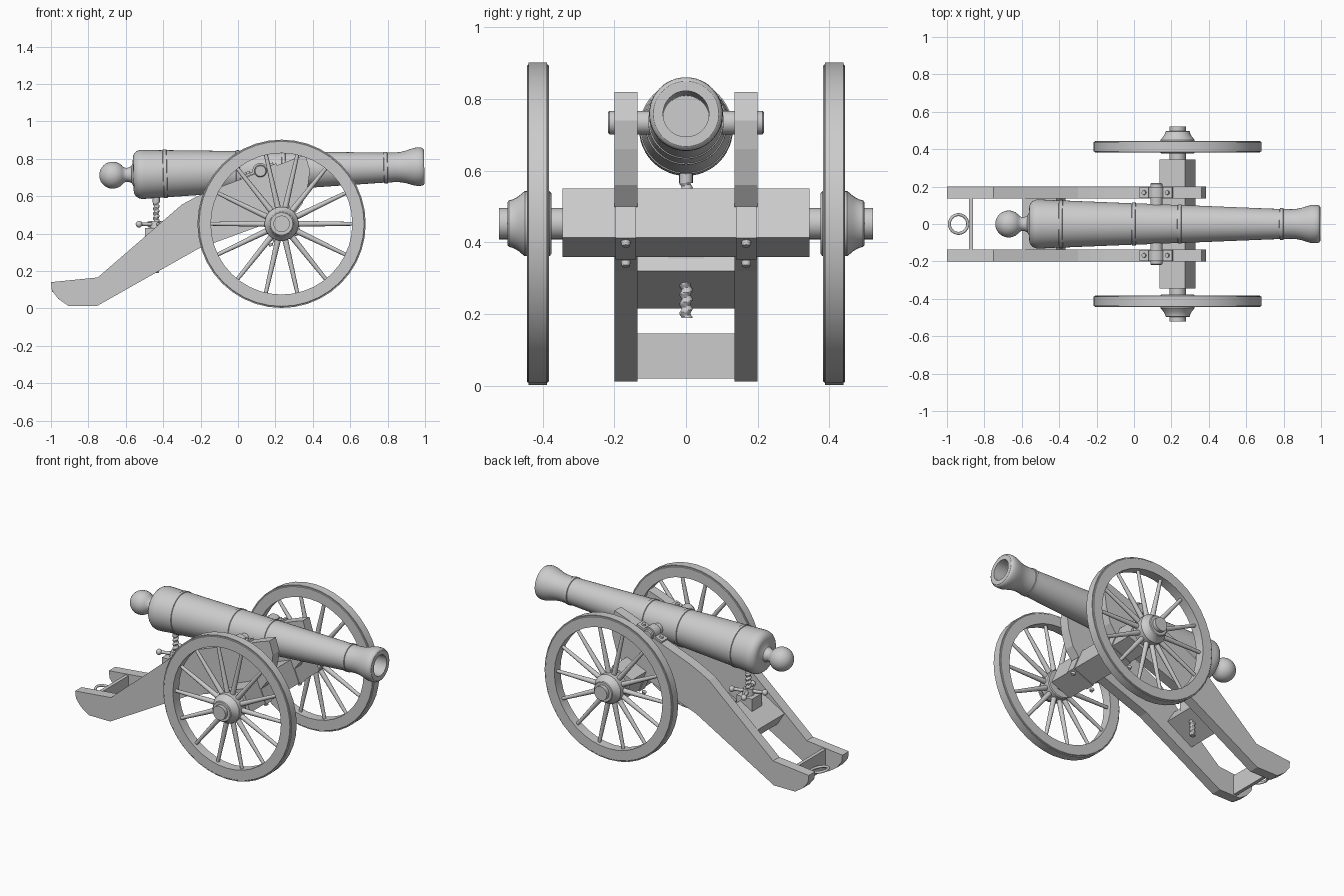
import bpy, bmesh, math
from mathutils import Matrix, Vector

if "Cube" in bpy.data.objects:
    bpy.data.objects.remove(bpy.data.objects["Cube"])

AX = {'X': Vector((1, 0, 0)), 'Y': Vector((0, 1, 0)), 'Z': Vector((0, 0, 1))}


def finish(name, bm, mat=None, smooth=True):
    bmesh.ops.remove_doubles(bm, verts=bm.verts, dist=1e-5)
    if mat is not None:
        bm.transform(mat)
    bmesh.ops.recalc_face_normals(bm, faces=bm.faces)
    me = bpy.data.meshes.new(name)
    bm.to_mesh(me)
    bm.free()
    ob = bpy.data.objects.new(name, me)
    bpy.context.collection.objects.link(ob)
    if smooth:
        bpy.ops.object.select_all(action='DESELECT')
        ob.select_set(True)
        bpy.context.view_layer.objects.active = ob
        bpy.ops.object.shade_smooth_by_angle(angle=math.radians(32))
    return ob


def lathe(name, prof, axis='Z', seg=32, mat=None, closed=False, wob=None):
    """Revolve (position, radius) points around an axis; wob varies the radius."""
    bm = bmesh.new()
    to_axis = AX['Z'].rotation_difference(AX[axis]).to_matrix()
    rings = []
    for h, r in prof:
        ring = []
        for i in range(seg):
            a = math.tau * i / seg
            rr = r + (wob(h, a) if wob and r > 0 else 0)
            ring.append(bm.verts.new(to_axis @ Vector((rr * math.cos(a), rr * math.sin(a), h))))
        rings.append(ring)
    pairs = list(zip(rings, rings[1:])) + ([(rings[-1], rings[0])] if closed else [])
    for p, q in pairs:
        for i in range(seg):
            j = (i + 1) % seg
            bm.faces.new((p[i], p[j], q[j], q[i]))
    return finish(name, bm, mat)


def rod(name, a, b, r1, r2, seg=12):
    a, b = Vector(a), Vector(b)
    m = Matrix.Translation(a) @ (b - a).to_track_quat('Z', 'Y').to_matrix().to_4x4()
    n = (b - a).length
    return lathe(name, [(0, 0), (0, r1), (n, r2), (n, 0)], 'Z', seg, m)


def box(name, loc, size, pitch=0):
    """Box tilted nose-up by pitch degrees."""
    bm = bmesh.new()
    bmesh.ops.create_cube(bm, size=1)
    m = Matrix.Translation(loc) @ Matrix.Rotation(math.radians(-pitch), 4, 'Y') @ Matrix.Diagonal((*size, 1))
    return finish(name, bm, m, False)


def ball(name, loc, r):
    bm = bmesh.new()
    bmesh.ops.create_uvsphere(bm, u_segments=16, v_segments=10, radius=r)
    return finish(name, bm, Matrix.Translation(loc))


def plate(name, pts, y0, y1):
    """Extrude an xz outline between two y values."""
    bm = bmesh.new()
    f = bm.faces.new([bm.verts.new((x, y0, z)) for x, z in pts])
    g = bmesh.ops.extrude_face_region(bm, geom=[f])['geom']
    bmesh.ops.translate(bm, vec=(0, y1 - y0, 0), verts=[v for v in g if isinstance(v, bmesh.types.BMVert)])
    return finish(name, bm, None, False)


# Barrel: knob, breech, banded tube, flared muzzle and bore; origin at the trunnions
TR = Vector((0.12, 0, 0.734))
prof = [(-0.79 - 0.072 * math.cos(t), 0.072 * math.sin(t)) for t in [math.radians(d) for d in range(0, 150, 12)]]
prof += [(-0.72, 0.037), (-0.705, 0.038), (-0.69, 0.045), (-0.682, 0.06), (-0.68, 0.09), (-0.677, 0.105),
         (-0.668, 0.117), (-0.656, 0.126), (-0.64, 0.131), (-0.62, 0.131)]


def tube_r(s):
    return 0.13 - (s + 0.62) * 0.0385


for s in (-0.51, -0.12, 0.125, 0.67):
    r = tube_r(s)
    prof += [(s - 0.011, r), (s - 0.009, r + 0.004), (s + 0.009, r + 0.004), (s + 0.011, r)]
prof += [(0.72, 0.079), (0.75, 0.081), (0.775, 0.086), (0.80, 0.094), (0.825, 0.101), (0.845, 0.103),
         (0.862, 0.102), (0.872, 0.097), (0.876, 0.091), (0.876, 0.064), (0.40, 0.064), (0.40, 0)]
tilt = Matrix.Translation(TR) @ Matrix.Rotation(math.radians(-1.6), 4, 'Y')
lathe('barrel', prof, 'X', 48, tilt)
lathe('trunnions', [(-0.218, 0), (-0.218, 0.028), (-0.213, 0.033), (0.213, 0.033), (0.218, 0.028), (0.218, 0)],
      'Y', 24, Matrix.Translation(TR))

# Carriage cheeks
cheek = [(-1, 0.14), (-0.75, 0.165), (-0.30, 0.555), (-0.235, 0.59), (-0.16, 0.625), (0.12, 0.73), (0.30, 0.80),
         (0.36, 0.82), (0.385, 0.74), (0.375, 0.66), (0.345, 0.56), (0.30, 0.50), (0.20, 0.47), (0.05, 0.415),
         (-0.21, 0.32), (-0.755, 0.012), (-0.905, 0.012), (-0.96, 0.05), (-0.995, 0.095)]
WC = Vector((0.233, 0, 0.452))
PITCH = 22

for s, side in ((-1, 'right'), (1, 'left')):
    plate(side + '_cheek', cheek, s * 0.136, s * 0.2)
    yc = s * 0.168
    # Trunnion cap with its bolts
    arc = [math.radians(20 + d) for d in range(0, 181, 15)]
    outline = [(TR.x + 0.043 * math.cos(t), TR.z + 0.043 * math.sin(t)) for t in arc]
    outline += [(TR.x + 0.033 * math.cos(t), TR.z + 0.033 * math.sin(t)) for t in reversed(arc)]
    plate(side + '_trunnion_cap', outline, s * 0.138, s * 0.198)
    u = Vector((math.cos(math.radians(20)), 0, math.sin(math.radians(20))))
    n = Vector((-u.z, 0, u.x))
    for d in (-0.066, 0.066):
        c = Vector((TR.x, yc, TR.z)) + u * d
        box(side + '_cap_flange', c + n * 0.004, (0.055, 0.06, 0.012), 20)
        rod(side + '_cap_bolt', c, c + n * 0.021, 0.014, 0.011)
    # Axle strap with its bolts
    box(side + '_axle_strap', (WC.x, yc, WC.z + 0.002), (0.158, 0.058, 0.156), PITCH)
    u = Vector((math.cos(math.radians(PITCH)), 0, math.sin(math.radians(PITCH))))
    n = Vector((-u.z, 0, u.x))
    for a, b in ((0.055, 1), (0.055, -1), (-0.095, -1)):
        c = Vector((WC.x, yc, WC.z)) + u * a + n * b * 0.076
        rod(side + '_strap_bolt', c, c + n * b * 0.014, 0.014, 0.011)

    # Wheel: rim, tyre, hub and fourteen tapered spokes
    place = Matrix.Translation(WC)
    lathe(side + '_rim', [(s * 0.383, 0.378), (s * 0.383, 0.441), (s * 0.386, 0.444), (s * 0.441, 0.444),
                          (s * 0.444, 0.441), (s * 0.444, 0.378)], 'Y', 40, place, True)
    lathe(side + '_tyre', [(s * 0.388, 0.44), (s * 0.388, 0.45), (s * 0.439, 0.45), (s * 0.439, 0.44)],
          'Y', 40, place, True)
    lathe(side + '_hub', [(s * 0.376, 0), (s * 0.376, 0.085), (s * 0.381, 0.091), (s * 0.45, 0.091),
                          (s * 0.455, 0.087), (s * 0.468, 0.076), (s * 0.482, 0.068), (s * 0.494, 0.065),
                          (s * 0.498, 0.06), (s * 0.498, 0)], 'Y', 32, place)
    lathe(side + '_axle_arm', [(s * 0.33, 0), (s * 0.33, 0.044), (s * 0.522, 0.044), (s * 0.522, 0)],
          'Y', 24, place)
    for i in range(14):
        t = math.tau * i / 14
        d = Vector((math.cos(t), 0, math.sin(t)))
        o = WC + Vector((0, s * 0.413, 0))
        rod(side + '_spoke', o + d * 0.08, o + d * 0.385, 0.016, 0.010)

# Axle beam and transoms between the cheeks
box('axle_beam', WC + Vector((0, 0, 0.002)), (0.147, 0.69, 0.147), PITCH)
box('trail_transom', (-0.872, 0, 0.083), (0.022, 0.28, 0.125))
plate('screw_transom', [(-0.545, 0.215), (-0.365, 0.32), (-0.415, 0.40), (-0.595, 0.295)], -0.14, 0.14)

# Trail ring
bpy.ops.mesh.primitive_torus_add(major_radius=0.05, minor_radius=0.008, major_segments=28, minor_segments=10,
                                 location=(-0.938, 0, 0.085), rotation=(0, math.radians(12), 0))
bpy.context.object.name = 'trail_ring'
bpy.ops.object.shade_smooth()

# Elevating screw: nut block, threaded rod, head and four-armed handle
SX = -0.437
box('screw_block', (SX - 0.005, 0, 0.385), (0.11, 0.10, 0.09))
rod('screw_collar', (SX, 0, 0.42), (SX, 0, 0.468), 0.036, 0.028, 20)
rows = [0.188 + 0.0045 * i for i in range(87)]
lathe('elevating_screw', [(rows[0], 0)] + [(z, 0.0155) for z in rows] + [(rows[-1], 0)], 'Z', 16,
      Matrix.Translation((SX, 0, 0)), wob=lambda h, a: 0.0035 * math.cos(a - math.tau * h / 0.026))
rod('screw_head', (SX, 0, 0.565), (SX, 0, 0.592), 0.019, 0.019, 16)
for i in range(4):
    t = math.radians(20 + 90 * i)
    d = Vector((math.cos(t), math.sin(t), 0))
    c = Vector((SX, 0, 0.45))
    rod('handle_arm', c + d * 0.02, c + d * 0.095, 0.011, 0.009)
    ball('handle_knob', c + d * 0.098, 0.018)
